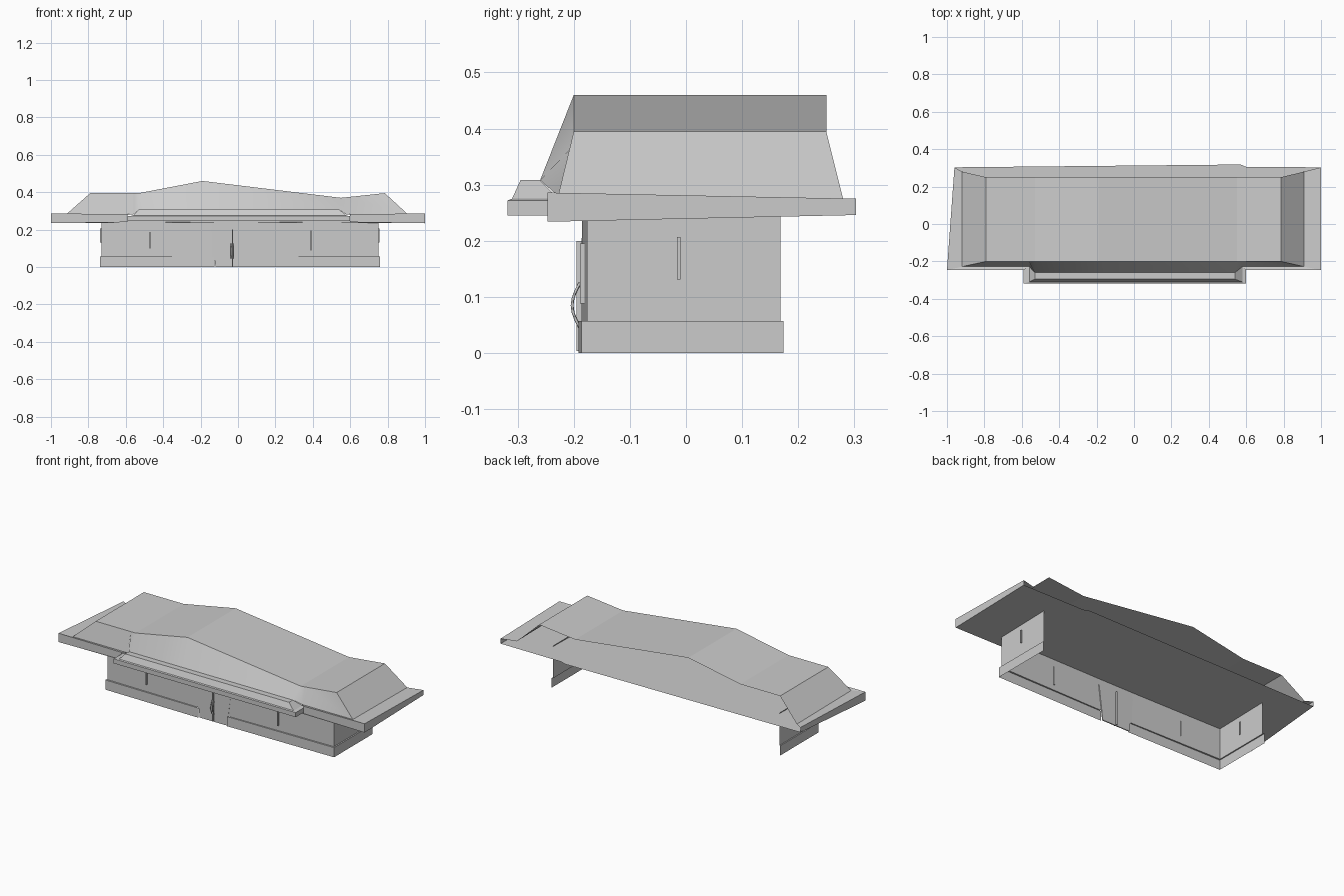
import bpy, bmesh, math

if "Cube" in bpy.data.objects:
    bpy.data.objects.remove(bpy.data.objects["Cube"])


def make(name, verts, faces, thick=0.0):
    me = bpy.data.meshes.new(name)
    me.from_pydata(verts, [], faces)
    bm = bmesh.new()
    bm.from_mesh(me)
    bmesh.ops.remove_doubles(bm, verts=bm.verts, dist=1e-5)
    bmesh.ops.recalc_face_normals(bm, faces=bm.faces)
    bm.to_mesh(me)
    bm.free()
    ob = bpy.data.objects.new(name, me)
    bpy.context.collection.objects.link(ob)
    if thick:
        mod = ob.modifiers.new("thickness", 'SOLIDIFY')
        mod.thickness = thick
        mod.offset = 0
    return ob


def loft(name, loops, caps=()):
    """Skin equally long open rows of points; caps lists extra rows to fill."""
    n = len(loops[0])
    verts = [p for row in loops for p in row]
    faces = [(i * n + j, i * n + j + 1, (i + 1) * n + j + 1, (i + 1) * n + j)
             for i in range(len(loops) - 1) for j in range(n - 1)]
    faces += [tuple(range(c * n, c * n + n)) for c in caps]
    return make(name, verts, faces)


def at(path, z):
    return [(x, y, z) for x, y in path]


def frame(name, outline, place, width=0.006, depth=0.012, mullion=None):
    """Flat ring around an outline, plus an optional upright bar."""
    bm = bmesh.new()
    face = bm.faces.new([bm.verts.new(place(*p)) for p in outline])
    bm.normal_update()
    bmesh.ops.inset_region(bm, faces=[face], thickness=width)
    bmesh.ops.delete(bm, geom=[face], context='FACES')
    if mullion:
        a, z0, z1 = mullion
        h = 0.003
        bm.faces.new([bm.verts.new(place(*p)) for p in
                      [(a - h, z0), (a + h, z0), (a + h, z1), (a - h, z1)]])
    me = bpy.data.meshes.new(name)
    bm.to_mesh(me)
    bm.free()
    ob = bpy.data.objects.new(name, me)
    bpy.context.collection.objects.link(ob)
    mod = ob.modifiers.new("thickness", 'SOLIDIFY')
    mod.thickness = depth
    mod.offset = 0


# Roof: wavy top strip and steep front slope that swells over the porch
ridge = [(-.79, .395), (-.56, .395), (-.53, .395), (-.19, .46),
         (.55, .37), (.58, .373), (.785, .395)]
foot = [(-.92, -.228, .28), (-.56, -.228, .28), (-.53, -.26, .308), (-.19, -.26, .308),
        (.54, -.26, .308), (.58, -.228, .28), (.91, -.228, .28)]
back_edge = [(x, .25, z) for x, z in ridge]
front_edge = [(x, -.2, z) for x, z in ridge]
loft("roof_top", [back_edge, front_edge])
slope = loft("roof_front_slope", [front_edge, foot])
bpy.context.view_layer.objects.active = slope
slope.select_set(True)
bpy.ops.object.shade_smooth_by_angle(angle=math.radians(35))
slope.select_set(False)

# Hips, eave deck and fascia for each end (the back of the roof is open)
ends = {
    "left": (-.79, -.92, (-1, -.247), (-.96, .303), -.56, -.59),
    "right": (.785, .91, (1, -.247), (1, .303), .58, .60),
}
for side, (top, low, fr, bk, inner, porch) in ends.items():
    lo_f, lo_b = (low, -.228, .28), (low, .28, .275)
    loft(f"{side}_roof_hip", [[(top, -.2, .395), (top, .25, .395)], [lo_f, lo_b]])
    eave = [(porch, -.247, .283), (*fr, .286), (*bk, .275)]
    loft(f"{side}_eave", [
        [(inner, -.228, .28), lo_f, lo_b],
        eave,
        [(porch, -.247, .24), (*fr, .234), (*bk, .246)]])

# Soffit closing the underside
make("soffit", [(-1, -.247, .235), (1, -.247, .234), (1, .303, .246), (.6, .305, .246),
                (.57, .318, .246), (-.96, .303, .246), (.0, -.247, .24)],
     [(0, 6, 1, 2, 3, 4, 5)])


# Porch canopy over the entrance
def u_row(x0, x1, back, front, z):
    return [(x0, back, z), (x0, front, z), (x1, front, z), (x1, back, z)]


loft("porch_canopy", [
    u_row(-.59, .60, -.235, -.318, .245),
    u_row(-.59, .60, -.235, -.318, .272),
    u_row(-.56, .58, -.228, -.31, .275),
    u_row(-.53, .54, -.26, -.295, .308)], caps=(0, 3))

# Walls (open at the back) and the thicker plinth either side of the door
wall_l = [(-.73, .168), (-.73, -.176), (-.14, -.185)]
wall_r = [(.08, -.185), (.75, -.176), (.75, .168)]
wall = wall_l + wall_r
loft("walls", [at(wall, .057), at(wall, .248)])
plinth_l = [(-.737, .174), (-.737, -.186), (-.125, -.192)]
plinth_r = [(.062, -.192), (.758, -.186), (.758, .174)]
loft("left_plinth", [at(plinth_l, 0), at(plinth_l, .057), at(wall_l, .057)])
loft("right_plinth", [at(plinth_r, 0), at(plinth_r, .057), at(wall_r, .057)])


# Double door with tapered frame
def on_front(x, z):
    return (x, -.183, z)


door = [(-.12, .0), (.06, .0), (.085, .205), (-.145, .205)]
make("door_panel", [on_front(x, z) for x, z in door], [(0, 1, 2, 3)], .006)
frame("door_frame", door, on_front, width=.009, depth=.024, mullion=(-.03, .004, .2))

# Bowed door handles
for side, x in (("left", -.037), ("right", -.023)):
    cu = bpy.data.curves.new(f"{side}_door_handle", 'CURVE')
    cu.dimensions = '3D'
    cu.bevel_depth = .0025
    cu.bevel_resolution = 0
    sp = cu.splines.new('POLY')
    sp.points.add(6)
    for i, p in enumerate(sp.points):
        t = i / 6
        p.co = (x, -.189 - .014 * math.sin(math.pi * t), .045 + .08 * t, 1)
    ob = bpy.data.objects.new(cu.name, cu)
    bpy.context.collection.objects.link(ob)

# Front windows
frame("front_left_window", [(-.62, .103), (-.295, .09), (-.335, .188), (-.605, .195)],
      on_front, mullion=(-.47, .1, .188))
frame("front_right_window", [(.1, .1), (.46, .08), (.67, .09), (.66, .185),
                             (.36, .2), (.125, .187)],
      on_front, mullion=(.39, .088, .195))

# Side windows
side_outline = [(-.145, .117), (-.013, .128), (.15, .117),
                (.118, .2), (-.013, .21), (-.112, .2)]
for side, x in (("left", -.731), ("right", .751)):
    frame(f"{side}_side_window", side_outline, lambda y, z, x=x: (x, y, z),
          mullion=(-.013, .131, .207))
